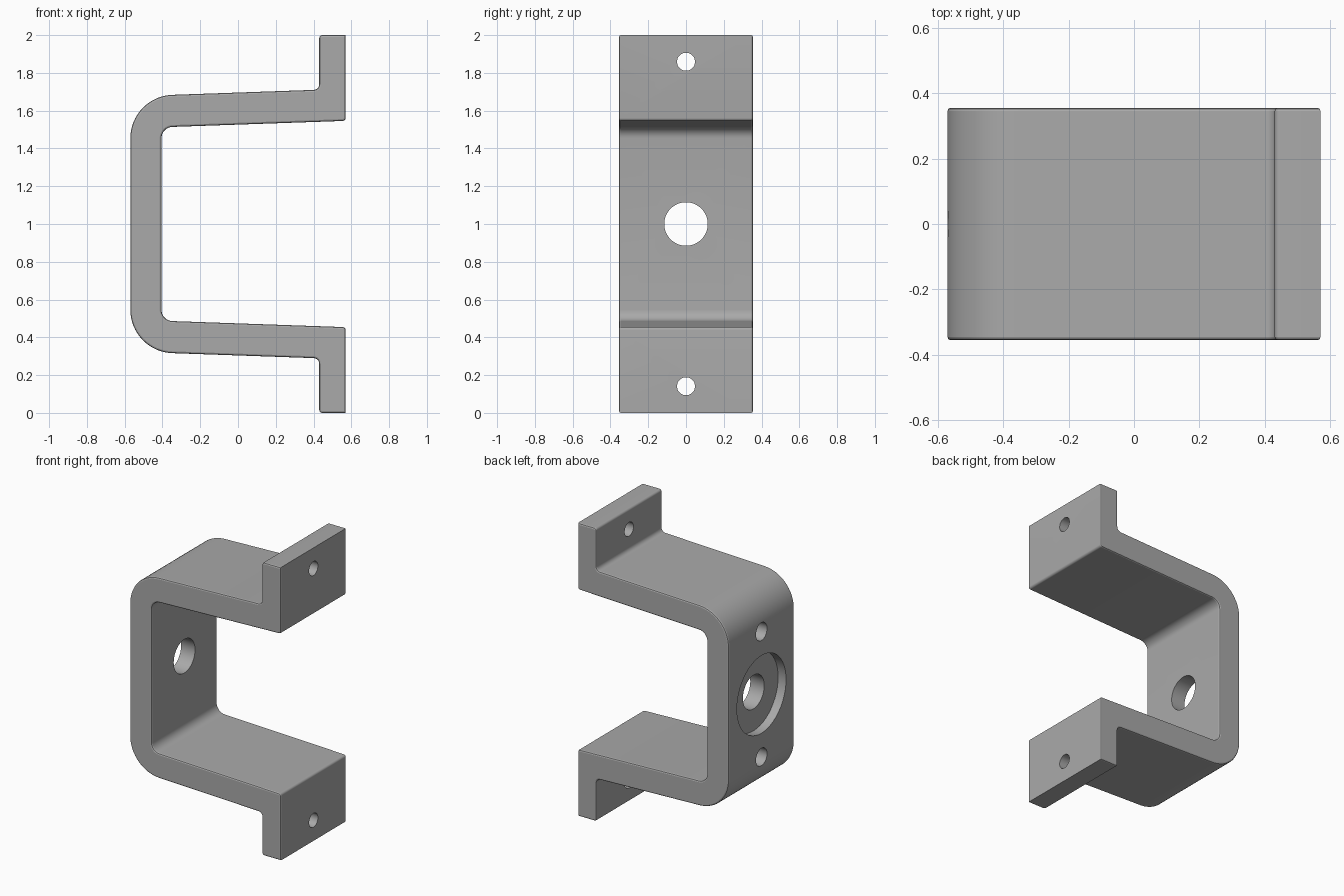
import bpy, bmesh, math
from mathutils import Vector

if "Cube" in bpy.data.objects:
    bpy.data.objects.remove(bpy.data.objects["Cube"])

HALF_W = 0.355      # half width along y
MID = 1.0           # height of the symmetry plane


def fillet(points):
    """Round each (x, z, radius, segments) corner of a closed outline."""
    out, n = [], len(points)
    for i, (x, z, r, seg) in enumerate(points):
        p = Vector((x, z))
        if r == 0:
            out.append(p)
            continue
        a = (Vector(points[i - 1][:2]) - p).normalized()
        b = (Vector(points[(i + 1) % n][:2]) - p).normalized()
        half = a.angle(b) / 2
        centre = p + (a + b).normalized() * (r / math.sin(half))
        tan = r / math.tan(half)
        start, end = p + a * tan - centre, p + b * tan - centre
        sweep = start.angle(end)
        for k in range(seg + 1):
            t = k / seg
            out.append(centre + (start * math.sin((1 - t) * sweep)
                                 + end * math.sin(t * sweep)) / math.sin(sweep))
    return out


# Upper half of the bracket outline, from web outside round to web inside
upper = [(-0.57, 0.676, 0.23, 16), (0.43, 0.711, 0.03, 6), (0.43, 1.0, 0.016, 6),
         (0.57, 1.0, 0, 0), (0.57, 0.546, 0.016, 6), (-0.405, 0.512, 0.06, 8)]
lower = [(x, -z, r, s) for x, z, r, s in reversed(upper)]
outline = fillet(upper + lower)

# Bracket body: extruded outline with softened side edges
bm = bmesh.new()
cap = bm.faces.new([bm.verts.new((p.x, -HALF_W, p.y + MID)) for p in outline])
ext = bmesh.ops.extrude_face_region(bm, geom=[cap], use_keep_orig=True)
bmesh.ops.translate(bm, vec=(0, 2 * HALF_W, 0),
                    verts=[g for g in ext["geom"] if isinstance(g, bmesh.types.BMVert)])
bmesh.ops.recalc_face_normals(bm, faces=bm.faces)
rim = [e for e in bm.edges if abs(e.verts[0].co.y - e.verts[1].co.y) < 1e-5]
bmesh.ops.bevel(bm, geom=rim, offset=0.01, segments=2, profile=0.5,
                affect='EDGES', clamp_overlap=False)
mesh = bpy.data.meshes.new("bracket")
bm.to_mesh(mesh)
bm.free()
bracket = bpy.data.objects.new("bracket", mesh)
bpy.context.collection.objects.link(bracket)

grey = bpy.data.materials.new("metal grey")
grey.diffuse_color = (0.4, 0.4, 0.4, 1)
grey.use_nodes = True
grey.node_tree.nodes["Principled BSDF"].inputs["Base Color"].default_value = grey.diffuse_color
mesh.materials.append(grey)


def drill(name, x0, x1, z, radius):
    """Cut a round hole along x into the bracket."""
    bpy.ops.mesh.primitive_cylinder_add(vertices=48, radius=radius, depth=x1 - x0,
                                        location=((x0 + x1) / 2, 0, z),
                                        rotation=(0, math.pi / 2, 0))
    cutter = bpy.context.object
    cutter.name = name
    cutter.hide_render = True
    cutter.data.materials.append(grey)
    mod = bracket.modifiers.new(name, 'BOOLEAN')
    mod.operation = 'DIFFERENCE'
    mod.solver = 'EXACT'
    mod.object = cutter
    bpy.context.view_layer.objects.active = bracket
    bpy.ops.object.modifier_apply(modifier=mod.name)
    bpy.data.objects.remove(cutter)


# Web: recess and through hole; mirrored blind holes and flange holes
drill("web_recess", -0.70, -0.51, MID, 0.265)
drill("web_hole", -0.75, -0.30, MID, 0.115)
for side in (-1, 1):
    drill("blind_hole", -0.70, -0.46, MID + side * 0.428, 0.06)
    drill("flange_hole", 0.30, 0.70, MID + side * 0.859, 0.0475)

# Smooth the curves, keep the edges crisp
bpy.ops.object.select_all(action='DESELECT')
bracket.select_set(True)
bpy.context.view_layer.objects.active = bracket
bpy.ops.object.shade_smooth_by_angle(angle=math.radians(20))
